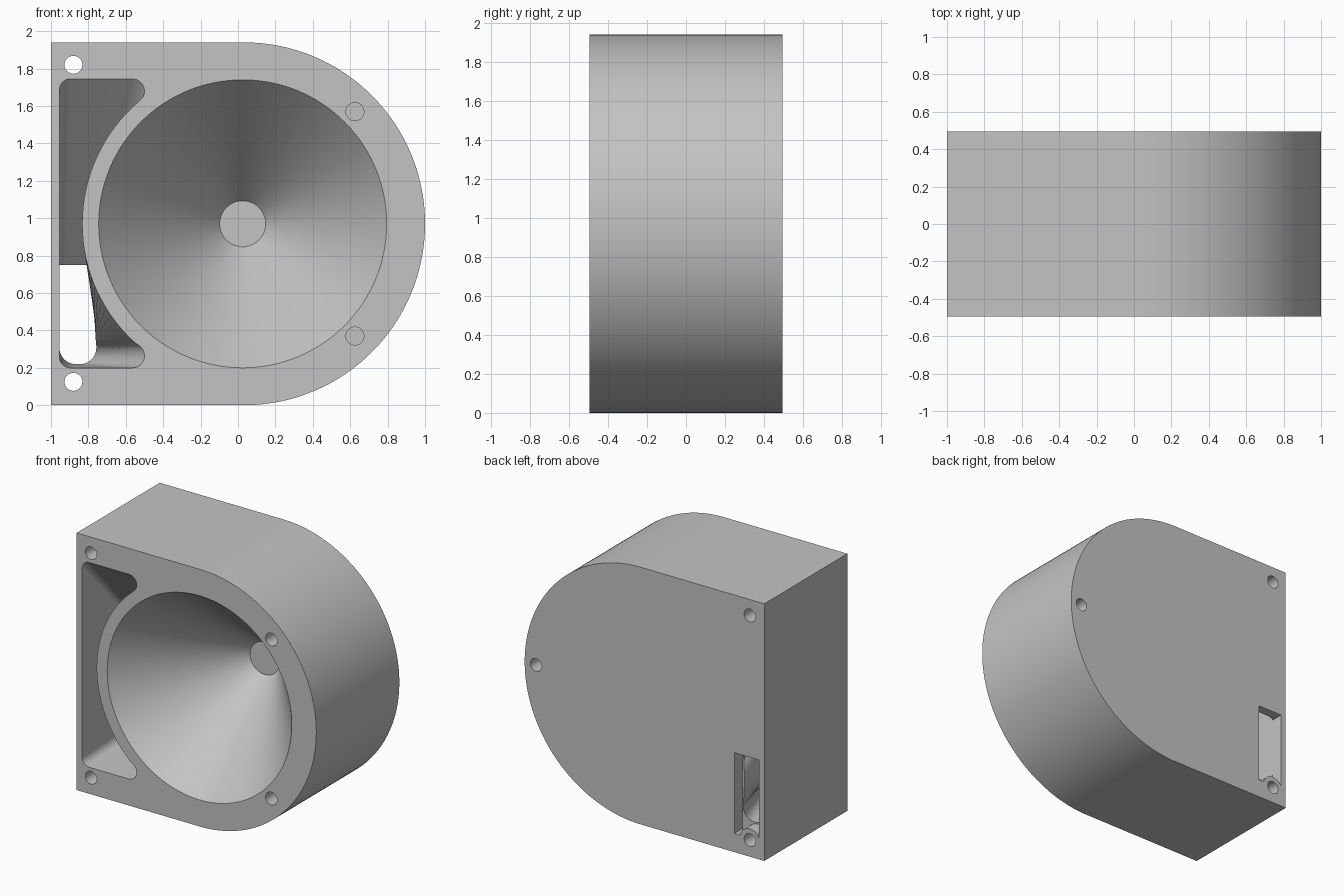
import bpy
import bmesh
from math import sin, cos, pi, radians, atan2, hypot

cube = bpy.data.objects.get("Cube")
if cube:
    bpy.data.objects.remove(cube, do_unlink=True)

HALF = 0.495                 # half the depth along y
CX, CZ, R = 0.03, 0.97, 0.97  # centre and radius of the rounded end
OUT = HALF + 0.1             # cutters overshoot the faces to here

grey = bpy.data.materials.new("plain grey")
grey.use_nodes = True
colour = (0.55, 0.55, 0.55, 1)
grey.diffuse_color = colour
grey.node_tree.nodes["Principled BSDF"].inputs["Base Color"].default_value = colour


def arc(x, z, r, start, end, steps=12):
    """Points of an arc in the xz plane, angles in degrees."""
    angles = [radians(start + (end - start) * i / steps) for i in range(steps + 1)]
    return [(x + r * cos(a), z + r * sin(a)) for a in angles]


def circle(x, z, r, steps=128):
    return arc(x, z, r, 0, 360, steps)[:-1]


def loft(name, sections):
    """Solid through matching xz loops, each given as (y, loop)."""
    bm = bmesh.new()
    rings = [[bm.verts.new((x, y, z)) for x, z in loop] for y, loop in sections]
    n = len(rings[0])
    for a, b in zip(rings, rings[1:]):
        for i in range(n):
            j = (i + 1) % n
            bm.faces.new((a[i], a[j], b[j], b[i]))
    bm.faces.new(rings[0])
    bm.faces.new(rings[-1])
    bmesh.ops.recalc_face_normals(bm, faces=bm.faces)
    mesh = bpy.data.meshes.new(name)
    bm.to_mesh(mesh)
    bm.free()
    obj = bpy.data.objects.new(name, mesh)
    bpy.context.collection.objects.link(obj)
    mesh.materials.append(grey)
    return obj


# Body: block with one fully rounded end
outline = [(-1, 0)] + arc(CX, CZ, R, -90, 90, 96) + [(-1, 2 * R)]
body = loft("housing", [(-HALF, outline), (HALF, outline)])
cutters = []

# Conical recess with a flat bottom
mouth = circle(0.025, CZ, 0.77)
cutters.append(loft("cone_cutter", [
    (-OUT, mouth), (-HALF, mouth), (0.285, circle(0.025, CZ, 0.123))]))

# Side pocket: arched opening narrowing to a small slot
lobe_x, lobe_r, fillet = -0.565, 0.065, 0.06
top, bottom, left = 1.745, 0.2, -0.955
dx, dz = 0.025 - lobe_x, top - lobe_r - CZ
lean = atan2(dz, dx) * 180 / pi
opening = (arc(left + fillet, top - fillet, fillet, 180, 90)
           + arc(lobe_x, top - lobe_r, lobe_r, 90, -lean)
           + arc(0.025, CZ, hypot(dx, dz) - lobe_r, 180 - lean, 180 + lean, 32)[1:-1]
           + arc(lobe_x, bottom + lobe_r, lobe_r, lean, -90)
           + arc(left + fillet, bottom + fillet, fillet, -90, -180))
right, high, low, small, big = -0.765, 0.745, 0.22, 0.03, 0.09
side = [(right, high - small + (low + big - high + small) * i / 32) for i in range(1, 32)]
throat = (arc(left + small, high - small, small, 180, 90)
          + arc(right - small, high - small, small, 90, 0)
          + side
          + arc(right - big, low + big, big, 0, -90)
          + arc(left + big, low + big, big, -90, -180))
cutters.append(loft("pocket_cutter", [
    (-OUT, opening), (-HALF, opening), (0.43, throat)]))

# Rear slot, with a collar left around the lower bolt hole
HOLE_X, HOLE_Z, HOLE_R = -0.88, 0.125, 0.048
slot = ([(-0.957, 0.75), (-0.75, 0.75), (-0.75, 0.14)]
        + arc(HOLE_X, HOLE_Z, 0.085, 10, 155))
cutters.append(loft("slot_cutter", [(0.4, slot), (OUT, slot)]))

# Bolt holes: two through, two blind in the front, one blind in the back
holes = [(HOLE_X, HOLE_Z, -OUT, OUT), (HOLE_X, 1.82, -OUT, OUT),
         (0.625, 0.37, -OUT, -0.3), (0.625, 1.57, -OUT, -0.3),
         (0.905, CZ, 0.3, OUT)]
for x, z, y0, y1 in holes:
    ring = circle(x, z, HOLE_R, 32)
    cutters.append(loft("hole_cutter", [(y0, ring), (y1, ring)]))

# Cut everything out and keep the finished mesh
for cutter in cutters:
    cutter.hide_render = True
    mod = body.modifiers.new(cutter.name, "BOOLEAN")
    mod.operation = "DIFFERENCE"
    mod.solver = "EXACT"
    mod.object = cutter
graph = bpy.context.evaluated_depsgraph_get()
finished = bpy.data.meshes.new_from_object(body.evaluated_get(graph))
body.modifiers.clear()
body.data = finished
for cutter in cutters:
    bpy.data.objects.remove(cutter, do_unlink=True)

# Smooth curved walls, crisp edges
bpy.ops.object.select_all(action="DESELECT")
body.select_set(True)
bpy.context.view_layer.objects.active = body
bpy.ops.object.shade_smooth_by_angle(angle=radians(30))
